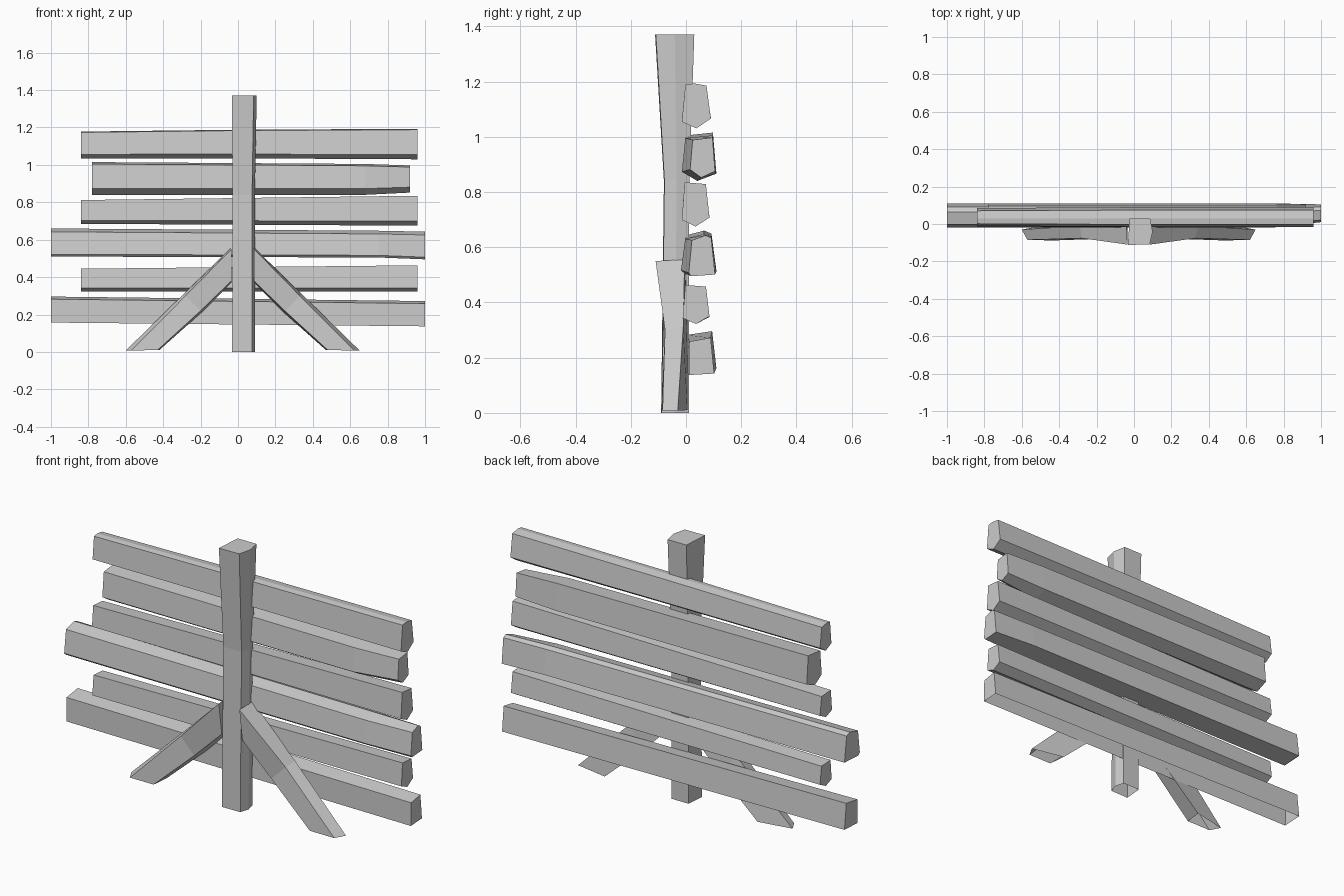
import bpy, bmesh

if "Cube" in bpy.data.objects:
    bpy.data.objects.remove(bpy.data.objects["Cube"])


def loft(name, rings, cap_start=True, cap_end=True):
    """Skin a row of equal-sized rings into a flat shaded beam."""
    bm = bmesh.new()
    loops = [[bm.verts.new(p) for p in ring] for ring in rings]
    n = len(loops[0])
    for a, b in zip(loops, loops[1:]):
        for i in range(n):
            j = (i + 1) % n
            bm.faces.new((a[i], a[j], b[j], b[i]))
    if cap_start:
        bm.faces.new(loops[0][::-1])
    if cap_end:
        bm.faces.new(loops[-1])
    bmesh.ops.recalc_face_normals(bm, faces=bm.faces)
    me = bpy.data.meshes.new(name)
    bm.to_mesh(me)
    bm.free()
    ob = bpy.data.objects.new(name, me)
    bpy.context.collection.objects.link(ob)
    return ob


def plank(name, shape, stations):
    """Fit a unit (y, z) profile into boxes (x, y0, y1, z0, z1)."""
    return loft(name, [[(x, y0 + u * (y1 - y0), z0 + v * (z1 - z0)) for u, v in shape]
                       for x, y0, y1, z0, z1 in stations])


# Hand-cut plank cross sections
crowned = [(.12, .97), (.42, 1), (.85, .95), (1, .22), (.5, 0), (0, .15)]
chamfered = [(.1, 1), (.87, .96), (1, .2), (.5, 0), (0, .15)]
keeled = [(.1, .94), (.9, 1), (1, .16), (.45, 0), (0, .2)]
eaved = [(.12, .88), (.65, 1), (.86, .93), (1, .04), (.1, 0), (0, .08)]
square = [(.02, .9), (.86, 1), (1, .04), (0, 0)]

# Six planks, top to bottom
plank("plank_1", crowned, [(-.84, -.01, .085, 1.035, 1.178), (0, -.015, .09, 1.035, 1.188),
                           (.96, -.015, .09, 1.03, 1.193)])
plank("plank_2", keeled, [(-.78, -.015, .11, .84, 1.015), (.68, -.015, .11, .84, 1.005),
                          (.92, .015, .105, .852, .997)])
plank("plank_3", chamfered, [(-.84, -.015, .085, .685, .812), (.96, -.015, .085, .675, .835)])
plank("plank_4", eaved, [(-1, -.018, .11, .51, .66), (.75, -.018, .11, .505, .648),
                         (1, .01, .105, .495, .643)])
plank("plank_5", chamfered, [(-.84, -.012, .085, .323, .445), (.96, -.012, .085, .322, .463)])
bottom = plank("plank_6", square, [(-1, 0, .11, .157, .296), (1, .01, .102, .137, .272)])

# Underside of the lowest plank is open
bm = bmesh.new()
bm.from_mesh(bottom.data)
bm.faces.ensure_lookup_table()
down = min(bm.faces, key=lambda f: f.calc_center_median().z)
bmesh.ops.delete(bm, geom=[down], context='FACES_ONLY')
bm.to_mesh(bottom.data)
bm.free()

# Post, flaring toward the top, open underneath
post_shape = [(.03, 0), (.88, .02), (1, .5), (.9, 1), (.1, 1)]
post_levels = [(0, -.035, .09, -.09, .01), (.84, -.033, .09, -.08, .012),
               (1.37, -.037, .1, -.112, .03)]
loft("post", [[(x0 + u * (x1 - x0), y0 + v * (y1 - y0), z) for u, v in post_shape]
              for z, x0, x1, y0, y1 in post_levels], cap_start=False)

# Diagonal braces, mirrored about the post
brace = [[(.65, -.03, .008), (.62, -.085, .008), (.48, -.088, .01), (.47, .005, .01)],
         [(.34, -.01, .31), (.33, -.076, .30), (.25, -.08, .22), (.24, .005, .215)],
         [(.09, -.005, .555), (.085, -.11, .55), (.085, -.085, .38), (.085, .005, .37)]]
for name, side in (("right_brace", 1), ("left_brace", -1)):
    loft(name, [[(.025 + side * (x - .025), y, z) for x, y, z in ring] for ring in brace],
         cap_start=False)
